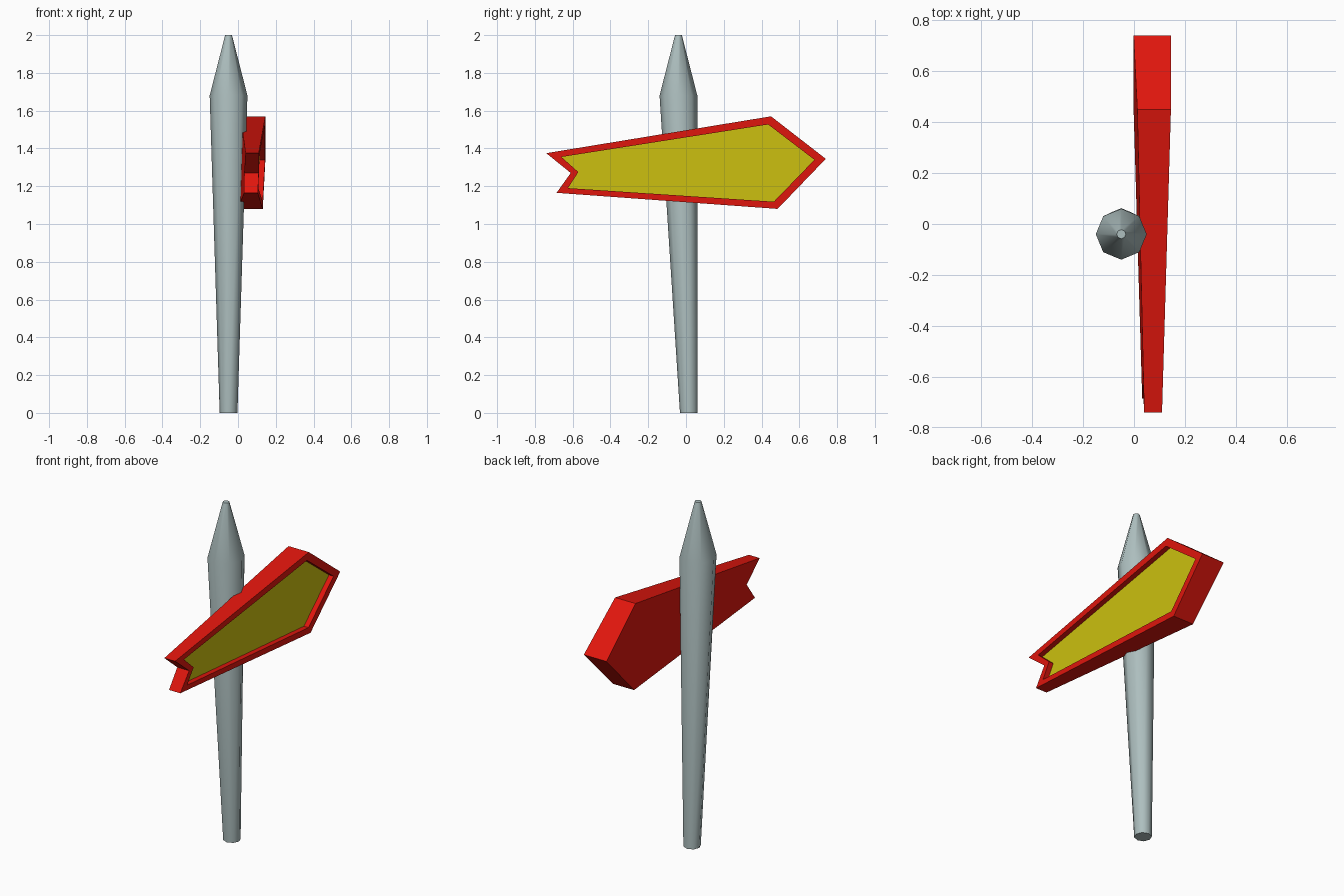
import bpy, bmesh, math

if "Cube" in bpy.data.objects:
    bpy.data.objects.remove(bpy.data.objects["Cube"])


def material(name, rgb):
    m = bpy.data.materials.new(name)
    m.diffuse_color = (*rgb, 1)
    m.use_nodes = True
    m.node_tree.nodes["Principled BSDF"].inputs["Base Color"].default_value = m.diffuse_color
    return m


def finish(name, bm, mats):
    bmesh.ops.recalc_face_normals(bm, faces=bm.faces)
    mesh = bpy.data.meshes.new(name)
    bm.to_mesh(mesh)
    bm.free()
    ob = bpy.data.objects.new(name, mesh)
    bpy.context.collection.objects.link(ob)
    for m in mats:
        mesh.materials.append(m)
    return ob


def bridge(bm, a, b):
    n = len(a)
    for i in range(n):
        j = (i + 1) % n
        bm.faces.new((a[i], a[j], b[j], b[i]))


stone = material("pale_stone", (0.42, 0.52, 0.52))
red = material("red_paint", (0.75, 0.008, 0.004))
yellow = material("yellow_paint", (0.62, 0.54, 0.005))

# Post: leaning octagonal stake; each ring is (centre y, z, radius)
bm = bmesh.new()
rings = []
for cy, z, r in [(0.015, 0, 0.047), (-0.04, 1.68, 0.1), (-0.04, 2.0, 0.018)]:
    rings.append([bm.verts.new((-0.05 + r * math.cos(k * math.pi / 4),
                                cy + r * math.sin(k * math.pi / 4), z))
                  for k in range(8)])
for lower, upper in zip(rings, rings[1:]):
    bridge(bm, lower, upper)
bm.faces.new(rings[0])
bm.faces.new(rings[-1])
post = finish("post", bm, [stone])
bpy.context.view_layer.objects.active = post
post.select_set(True)
bpy.ops.object.shade_smooth_by_angle(angle=math.radians(60))

# Arrow board: (y, z) outlines of the rim and of the recessed panel
outer = [(-0.74, 1.375), (0.45, 1.57), (0.74, 1.345),
         (0.485, 1.08), (-0.685, 1.165), (-0.61, 1.27)]
inner = [(-0.66, 1.355), (0.435, 1.527), (0.68, 1.34),
         (0.465, 1.118), (-0.625, 1.19), (-0.57, 1.275)]


# The board tilts slightly and gets thicker towards the point
def front_x(y, z):
    return 0.145 + 0.0245 * (y - 0.45) + 0.03 * (z - 1.57)


def back_x(y, z):
    return 0.013 - 0.0276 * (y - 0.45) + 0.03 * (z - 1.57)


def loop(bm, outline, depth, offset=0):
    return [bm.verts.new((depth(y, z) + offset, y, z)) for y, z in outline]


bm = bmesh.new()
back = loop(bm, outer, back_x)
rim = loop(bm, outer, front_x)
lip = loop(bm, inner, front_x)
floor = loop(bm, inner, front_x, -0.03)
for a, b in ((back, rim), (rim, lip), (lip, floor)):
    bridge(bm, a, b)
bm.faces.new(back)
panel = bm.faces.new(floor)
panel.material_index = 1
finish("arrow_board", bm, [red, yellow])
